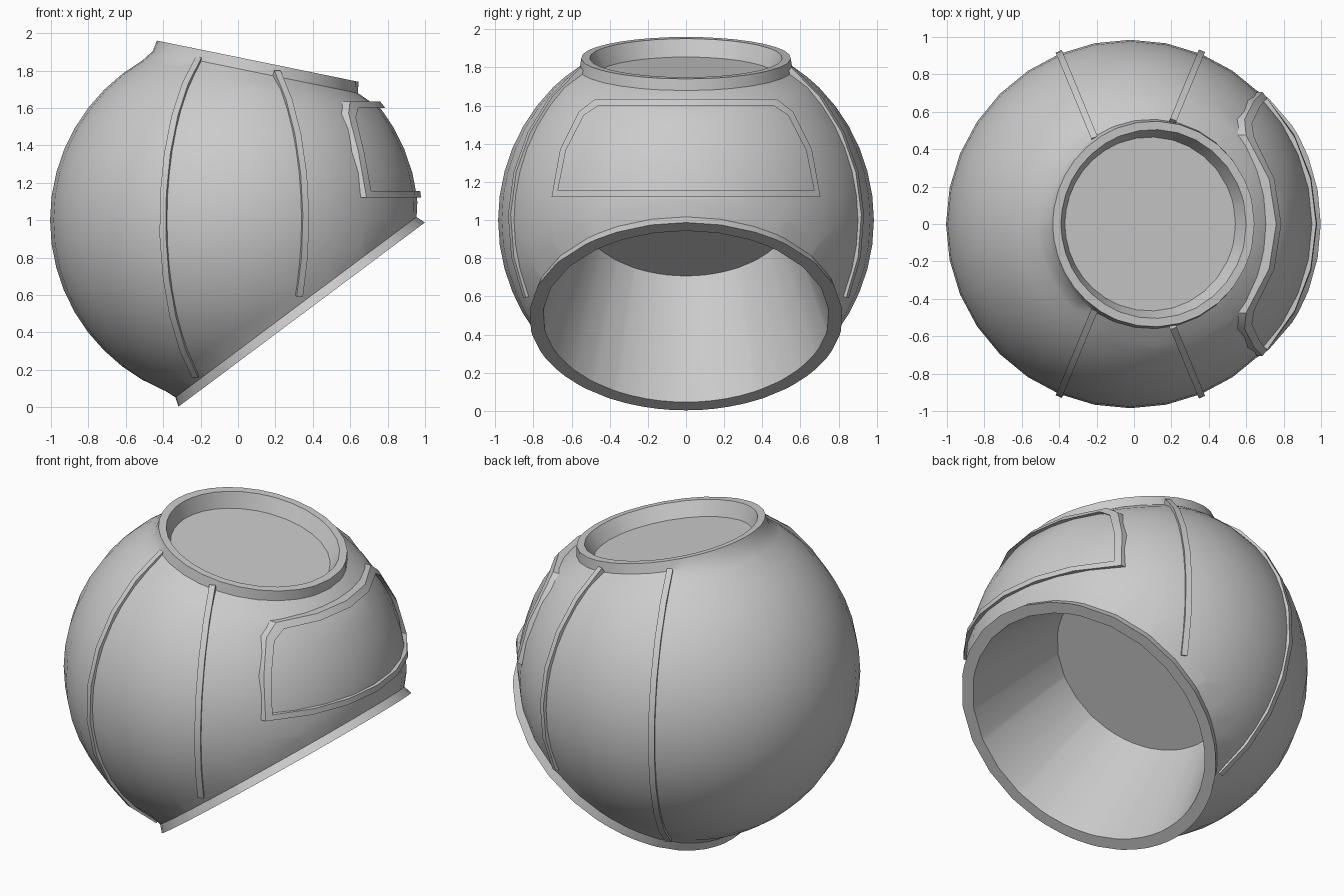
import bpy, bmesh
from math import sin, cos, radians, sqrt
from mathutils import Vector

if "Cube" in bpy.data.objects:
    bpy.data.objects.remove(bpy.data.objects["Cube"])

CENTER = Vector((-0.02, 0, 1.0))
RADIUS = 0.985


def finish(bm, name, angle):
    bmesh.ops.recalc_face_normals(bm, faces=bm.faces[:])
    mesh = bpy.data.meshes.new(name)
    bm.to_mesh(mesh)
    bm.free()
    obj = bpy.data.objects.new(name, mesh)
    bpy.context.collection.objects.link(obj)
    bpy.ops.object.select_all(action='DESELECT')
    obj.select_set(True)
    bpy.context.view_layer.objects.active = obj
    bpy.ops.object.shade_smooth_by_angle(angle=radians(angle))
    return obj


def cut_and_collar(bm, c, n, cut, profile):
    """Slice the shell, then pull its open edge through (radius, height) rings and cap it."""
    n = n.normalized()
    bmesh.ops.bisect_plane(bm, geom=bm.verts[:] + bm.edges[:] + bm.faces[:], dist=1e-5,
                           plane_co=c + n * cut, plane_no=n, clear_outer=True)
    bmesh.ops.remove_doubles(bm, verts=bm.verts[:], dist=0.004)
    loop = [e for e in bm.edges if e.is_boundary]
    for r, h in profile:
        out = bmesh.ops.extrude_edge_only(bm, edges=loop)['geom']
        for v in (g for g in out if isinstance(g, bmesh.types.BMVert)):
            d = v.co - c
            d -= n * d.dot(n)
            v.co = c + d.normalized() * r + n * h
        loop = [g for g in out if isinstance(g, bmesh.types.BMEdge) and g.is_boundary]
    bmesh.ops.contextual_create(bm, geom=loop)


# round shell with recessed top and hollow tilted opening
bm = bmesh.new()
bmesh.ops.create_uvsphere(bm, u_segments=32, v_segments=24, radius=RADIUS)
bmesh.ops.translate(bm, verts=bm.verts[:], vec=CENTER)
cut_and_collar(bm, Vector((0.105, 0, 1.85)), Vector((0.2, 0, 0.98)), -0.12,
               [(0.56, -0.06), (0.55, 0), (0.505, 0), (0.465, -0.09)])
cut_and_collar(bm, Vector((0.34, 0, 0.495)), Vector((0.598, 0, -0.80)), -0.11,
               [(0.805, -0.05), (0.822, 0), (0.75, 0), (0.555, -0.68)])
finish(bm, "shell", 35)


def loft(name, sections):
    """Join four-point cross-sections into one bar; closed when the ends coincide."""
    closed = sections[0] == sections[-1]
    if closed:
        sections = sections[:-1]
    bm = bmesh.new()
    rings = [[bm.verts.new(p) for p in s] for s in sections]
    pairs = list(zip(rings, rings[1:]))
    if closed:
        pairs.append((rings[-1], rings[0]))
    else:
        bm.faces.new(rings[0])
        bm.faces.new(rings[-1])
    for a, b in pairs:
        for i in range(4):
            j = (i + 1) % 4
            bm.faces.new((a[i], a[j], b[j], b[i]))
    return finish(bm, name, 30)


# raised seams along meridians, two on each side
def seam(name, azimuth, top, bottom, steps):
    a = radians(azimuth)
    side = Vector((-sin(a), cos(a), 0)) * 0.018
    sections = []
    for i in range(steps + 1):
        e = radians(top + (bottom - top) * i / steps)
        d = Vector((cos(e) * cos(a), cos(e) * sin(a), sin(e)))
        sections.append([CENTER + d * r + side * s
                         for r, s in ((0.95, -1), (1.003, -1), (1.003, 1), (0.95, 1))])
    loft(name, sections)


for s, label in ((-1, "front"), (1, "back")):
    seam(label + "_left_seam", 112.5 * s, 60, -57, 9)
    seam(label + "_right_seam", 67.5 * s, 53, -24, 6)

# raised frame of the side panel, half outlines as (y, z), mirrored
outer = [(0, 1.12), (.25, 1.12), (.48, 1.12), (.705, 1.12), (.66, 1.37), (.56, 1.57),
         (.475, 1.635), (.24, 1.635), (0, 1.635)]
inner = [(0, 1.155), (.24, 1.155), (.46, 1.155), (.672, 1.155), (.63, 1.365), (.535, 1.55),
         (.46, 1.6), (.24, 1.6), (0, 1.6)]


def mirrored(half):
    return half + [(-y, z) for y, z in half[-2:0:-1]] + [half[0]]


def on_sphere(p, r):
    y, z = p
    return Vector((CENTER.x + sqrt(r * r - y * y - (z - CENTER.z) ** 2), y, z))


loft("panel_frame", [[on_sphere(o, 0.95), on_sphere(o, 1.006), on_sphere(i, 1.006), on_sphere(i, 0.95)]
                     for o, i in zip(mirrored(outer), mirrored(inner))])
